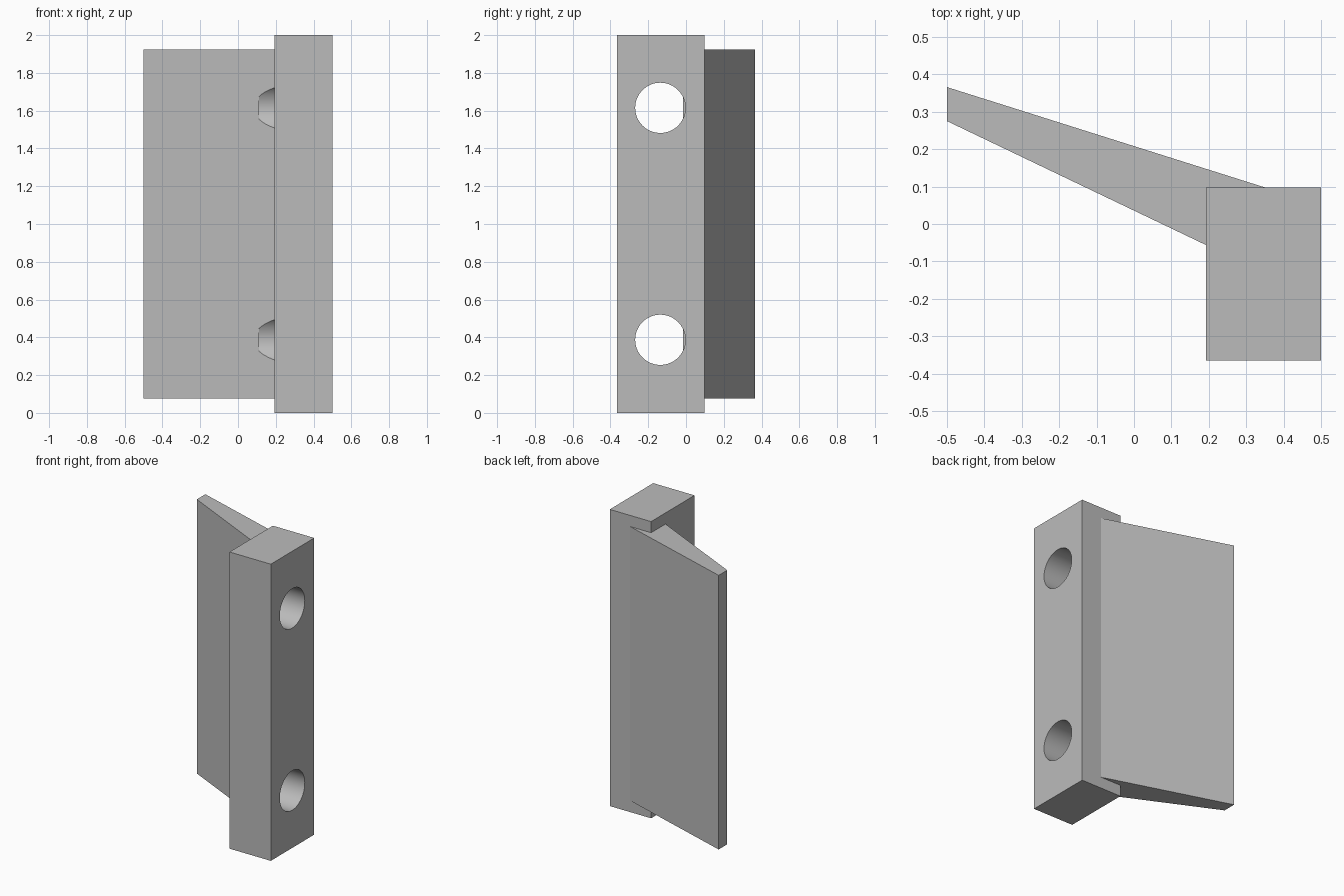
import bpy
import bmesh
import math
from mathutils import Matrix

if "Cube" in bpy.data.objects:
    bpy.data.objects.remove(bpy.data.objects["Cube"])

HOLE_Y, HOLE_R = -0.136, 0.133
HOLE_HEIGHTS = (0.387, 1.615)

grey = bpy.data.materials.new("plain grey")
grey.use_nodes = True
colour = (0.5, 0.5, 0.5, 1)
grey.diffuse_color = colour
grey.node_tree.nodes["Principled BSDF"].inputs["Base Color"].default_value = colour


def add_object(name, bm):
    bmesh.ops.recalc_face_normals(bm, faces=bm.faces)
    mesh = bpy.data.meshes.new(name)
    bm.to_mesh(mesh)
    bm.free()
    mesh.materials.append(grey)
    obj = bpy.data.objects.new(name, mesh)
    bpy.context.collection.objects.link(obj)
    return obj


def prism(name, outline, bottom, top):
    bm = bmesh.new()
    face = bm.faces.new([bm.verts.new((x, y, bottom)) for x, y in outline])
    ext = bmesh.ops.extrude_face_region(bm, geom=[face])
    verts = [v for v in ext["geom"] if isinstance(v, bmesh.types.BMVert)]
    bmesh.ops.translate(bm, verts=verts, vec=(0, 0, top - bottom))
    return add_object(name, bm)


def boolean(target, tool, operation):
    mod = target.modifiers.new(tool.name, "BOOLEAN")
    mod.operation = operation
    mod.solver = "EXACT"
    mod.object = tool
    bpy.context.view_layer.objects.active = target
    bpy.ops.object.modifier_apply(modifier=mod.name)
    bpy.data.objects.remove(tool)


# Upright mounting block
bracket = prism("mounting_bracket", [(0.192, -0.365), (0.5, -0.365), (0.5, 0.098), (0.192, 0.098)], 0, 2)

# Tapered wing, its root buried in the block
wing = prism("tapered_wing", [(-0.5, 0.275), (0.192, -0.056), (0.25, -0.084),
                              (0.4, 0.082), (-0.5, 0.366)], 0.077, 1.925)
boolean(bracket, wing, "UNION")

# Bolt holes, which also notch the wing root
for z in HOLE_HEIGHTS:
    bm = bmesh.new()
    place = Matrix.Translation((0.36, HOLE_Y, z)) @ Matrix.Rotation(math.pi / 2, 4, "Y")
    bmesh.ops.create_cone(bm, cap_ends=True, segments=64, radius1=HOLE_R,
                          radius2=HOLE_R, depth=0.5, matrix=place)
    cutter = add_object("bolt_hole_cutter", bm)
    cutter.hide_render = True
    boolean(bracket, cutter, "DIFFERENCE")

# Round hole walls, crisp edges elsewhere
bpy.ops.object.select_all(action="DESELECT")
bracket.select_set(True)
bpy.context.view_layer.objects.active = bracket
bpy.ops.object.shade_smooth_by_angle(angle=math.radians(15))
